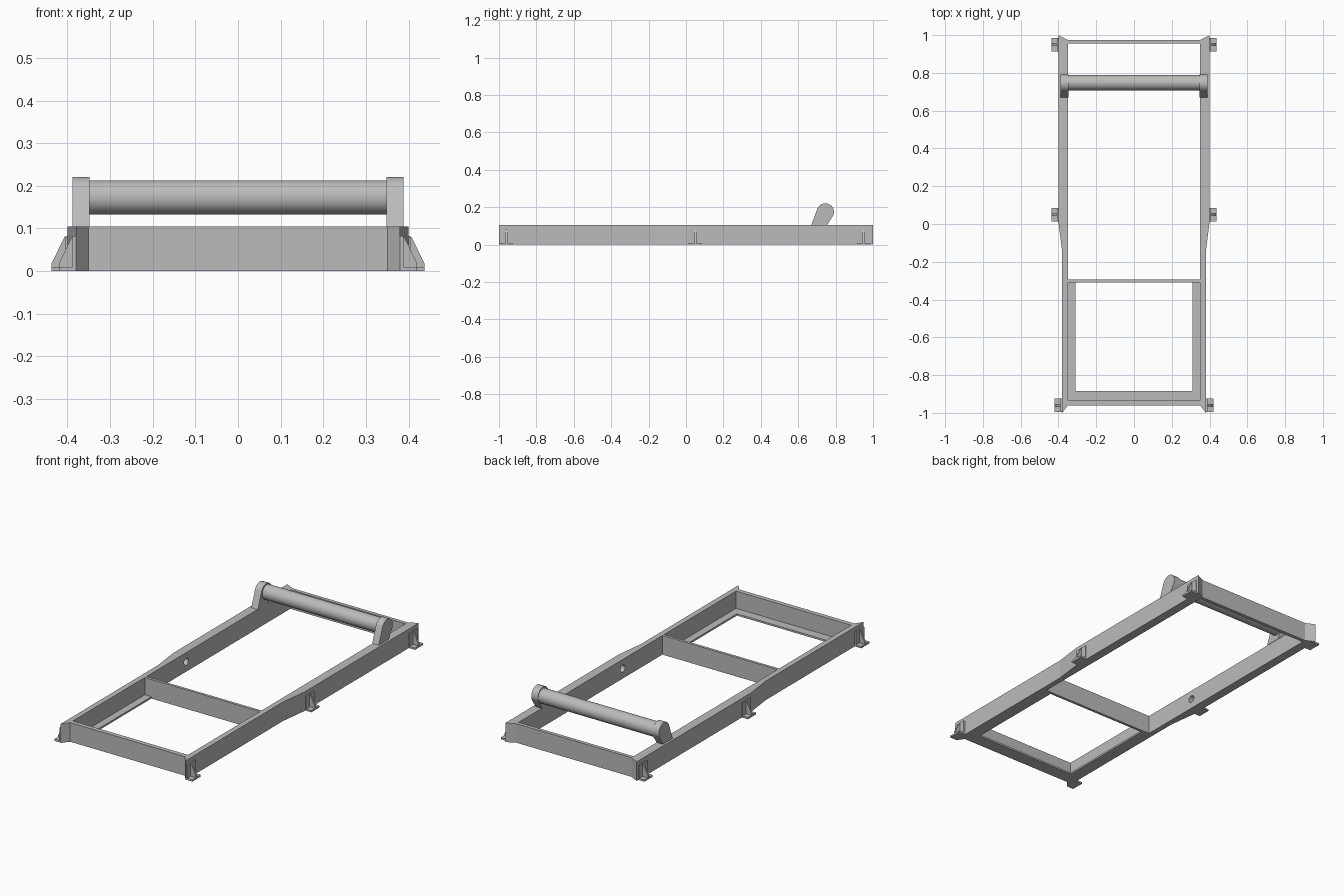
import bpy
import bmesh
import math
from mathutils import Vector

if "Cube" in bpy.data.objects:
    bpy.data.objects.remove(bpy.data.objects["Cube"])

steel = bpy.data.materials.new("plain grey steel")
steel.use_nodes = True
GREY = (0.5, 0.5, 0.5, 1)
steel.diffuse_color = GREY
steel.node_tree.nodes["Principled BSDF"].inputs["Base Color"].default_value = GREY

H = 0.105          # frame height
INNER = 0.35       # inner face of the rails
AXLE = (0.745, 0.175)


def finish(name, bm):
    bmesh.ops.recalc_face_normals(bm, faces=bm.faces)
    mesh = bpy.data.meshes.new(name)
    bm.to_mesh(mesh)
    bm.free()
    mesh.materials.append(steel)
    obj = bpy.data.objects.new(name, mesh)
    bpy.context.collection.objects.link(obj)
    return obj


def prism(name, points, offset):
    """Extrude a closed outline of 3D points along an offset."""
    bm = bmesh.new()
    face = bm.faces.new([bm.verts.new(p) for p in points])
    new = bmesh.ops.extrude_face_region(bm, geom=[face])["geom"]
    verts = [g for g in new if isinstance(g, bmesh.types.BMVert)]
    bmesh.ops.translate(bm, verts=verts, vec=Vector(offset))
    return finish(name, bm)


def box(name, x, y, z):
    outline = [(x[0], y[0], z[0]), (x[1], y[0], z[0]),
               (x[1], y[1], z[0]), (x[0], y[1], z[0])]
    return prism(name, outline, (0, 0, z[1] - z[0]))


def rod(name, radius, length, centre, segments):
    bpy.ops.mesh.primitive_cylinder_add(vertices=segments, radius=radius, depth=length,
                                        location=centre, rotation=(0, math.pi / 2, 0))
    obj = bpy.context.object
    obj.name = name
    obj.data.materials.append(steel)
    return obj


def span(a, b, side):
    return sorted((a * side, b * side))


for side, label in ((1, "left"), (-1, "right")):
    # Side rail, narrower at the front, with flared ends
    outline = [(INNER, -0.96), (0.38, -1), (0.38, -0.15), (0.40, 0.01), (0.40, 1), (INNER, 0.975)]
    rail = prism(label + "_rail", [(x * side, y, 0) for x, y in outline], (0, 0, H))

    # Round socket in the inner face of the rail
    cutter = rod(label + "_socket_cutter", 0.02, 0.06, (INNER * side, 0.05, 0.055), 24)
    cutter.hide_render = True
    cutter.hide_viewport = True
    cutter.display_type = "WIRE"
    cut = rail.modifiers.new("socket", "BOOLEAN")
    cut.object = cutter
    cut.operation = "DIFFERENCE"
    cut.solver = "EXACT"

    # Bottom ledge of the front bay
    box(label + "_ledge", span(0.31, INNER, side), (-0.935, -0.30), (0, 0.01))

    # Leaning arm with a rounded head
    cy, cz = AXLE
    r = 0.046
    profile = [(0.755, H), (0.67, H)]
    for i in range(21):
        a = math.radians(158 - i * 180 / 20)
        profile.append((cy + r * math.cos(a), cz + r * math.sin(a)))
    arm = prism(label + "_roller_arm", [(0.348 * side, y, z) for y, z in profile], (0.04 * side, 0, 0))
    arm.data.shade_smooth()
    bpy.context.view_layer.objects.active = arm
    bpy.ops.object.select_all(action="DESELECT")
    arm.select_set(True)
    bpy.ops.object.shade_smooth_by_angle(angle=math.radians(30))

    # Mounting brackets: back plate, foot and gusset
    for where, y, x in (("front", -0.96, 0.38), ("middle", 0.05, 0.397), ("rear", 0.95, 0.397)):
        name = f"{label}_{where}_bracket"
        edge = (y - 0.036, y + 0.036)
        box(name + "_plate", span(x, x + 0.008, side), edge, (0, 0.082))
        box(name + "_foot", span(x, x + 0.04, side), edge, (0, 0.01))
        gusset = [(x, 0.005), (x + 0.04, 0.005), (x + 0.04, 0.018), (x + 0.01, 0.08), (x, 0.08)]
        prism(name + "_gusset", [(px * side, y - 0.005, z) for px, z in gusset], (0, 0.01, 0))

# Cross members and front ledge
across = (-INNER, INNER)
box("front_plate", across, (-0.96, -0.935), (0, H))
box("rear_plate", across, (0.955, 0.975), (0, H))
box("cross_member", across, (-0.31, -0.295), (0, H))
box("front_ledge", across, (-0.936, -0.885), (0, 0.01))

# Roller between the arms
roller = rod("roller", 0.04, 0.70, (0, AXLE[0] + 0.003, AXLE[1] - 0.002), 48)
bpy.ops.object.shade_smooth_by_angle(angle=math.radians(30))
